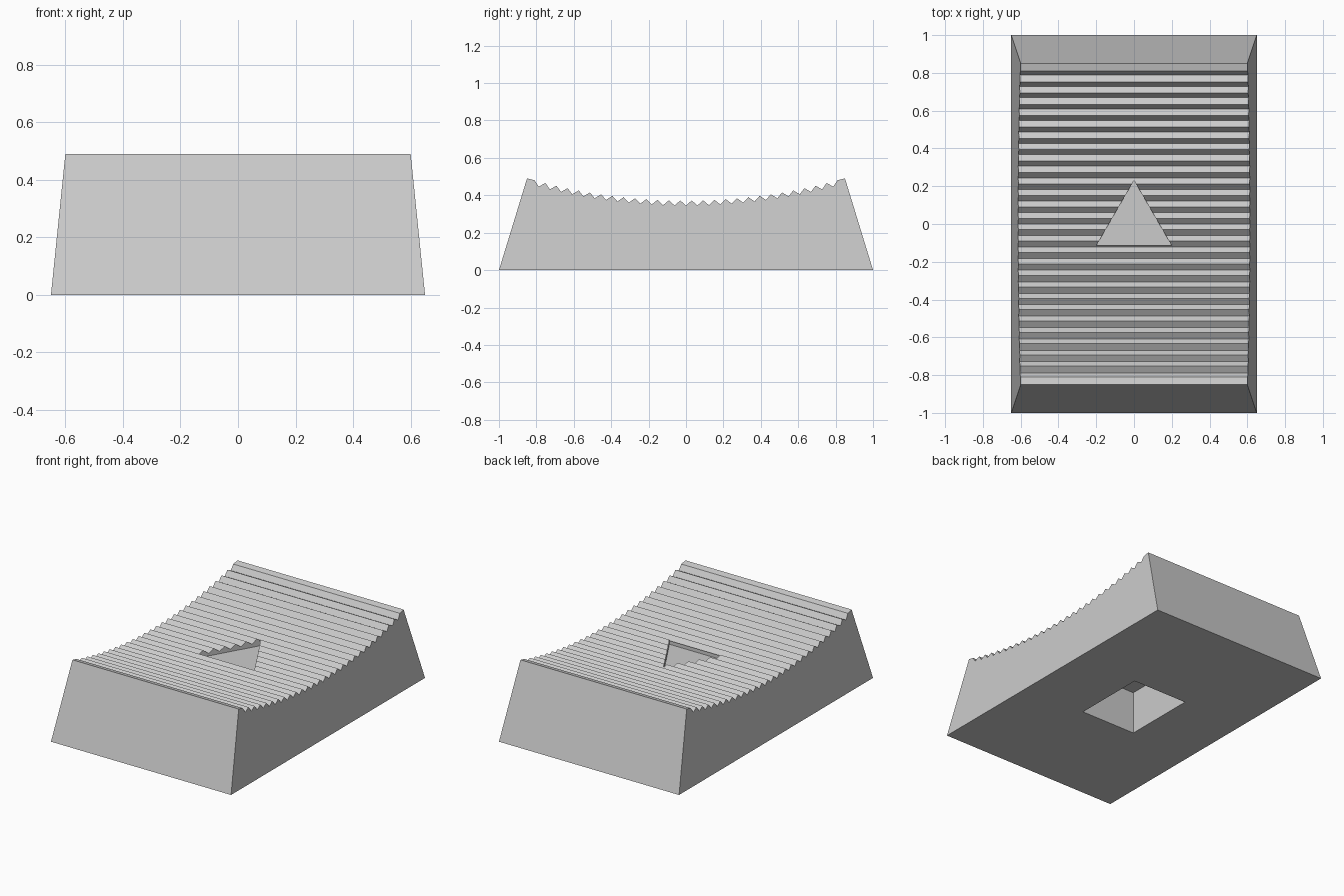
import bpy
import bmesh
from math import sin, cos, asin

cube = bpy.data.objects.get("Cube")
if cube:
    bpy.data.objects.remove(cube, do_unlink=True)

HEIGHT = 0.49
ARC = 3.1        # radius through the groove bottoms
DEPTH = 0.027    # groove depth
VALLEY = 0.345   # lowest groove height
STEPS = 27       # half grooves on each side of the middle

grey = bpy.data.materials.new("plain grey")
grey.use_nodes = True
colour = (0.6, 0.6, 0.6, 1)
grey.diffuse_color = colour
grey.node_tree.nodes["Principled BSDF"].inputs["Base Color"].default_value = colour


def make_object(name, bm):
    bmesh.ops.recalc_face_normals(bm, faces=bm.faces)
    mesh = bpy.data.meshes.new(name)
    bm.to_mesh(mesh)
    bm.free()
    mesh.materials.append(grey)
    obj = bpy.data.objects.new(name, mesh)
    bpy.context.collection.objects.link(obj)
    return obj


def bridge(bm, ring_a, ring_b):
    """Closed solid between two matching outlines."""
    a = [bm.verts.new(p) for p in ring_a]
    b = [bm.verts.new(p) for p in ring_b]
    bm.faces.new(a)
    bm.faces.new(b[::-1])
    for i in range(len(a)):
        j = (i + 1) % len(a)
        bm.faces.new((a[i], b[i], b[j], a[j]))


def prism(name, outline, low, high):
    bm = bmesh.new()
    bridge(bm, [(x, y, low) for x, y in outline], [(x, y, high) for x, y in outline])
    return make_object(name, bm)


# Side profile: sloped ends and a hollow, zigzag top
step = asin(0.81 / (ARC - DEPTH)) / STEPS
profile = [(-1, 0), (-0.85, HEIGHT)]
for k in range(-STEPS, STEPS + 1):
    r = ARC - DEPTH * (k % 2)
    profile.append((r * sin(k * step), VALLEY + ARC - r * cos(k * step)))
profile += [(0.85, HEIGHT), (1, 0)]


def side(sign):
    return [(sign * (0.65 - 0.05 * z / HEIGHT), y, z) for y, z in profile]


bm = bmesh.new()
bridge(bm, side(-1), side(1))
block = make_object("ridged_block", bm)

# Triangular recess in the top and rectangular socket in the base
cutters = [
    prism("triangle_recess_cutter", [(-0.2, -0.115), (0.2, -0.115), (0, 0.231)], 0.33, 0.7),
    prism("base_socket_cutter", [(-0.2, -0.245), (0.2, -0.245), (0.2, 0.245), (-0.2, 0.245)], -0.2, 0.283),
]
for cutter in cutters:
    cutter.hide_render = True
    cutter.hide_viewport = True
    cutter.display_type = 'WIRE'
    cut = block.modifiers.new(cutter.name, 'BOOLEAN')
    cut.operation = 'DIFFERENCE'
    cut.solver = 'EXACT'
    cut.object = cutter
